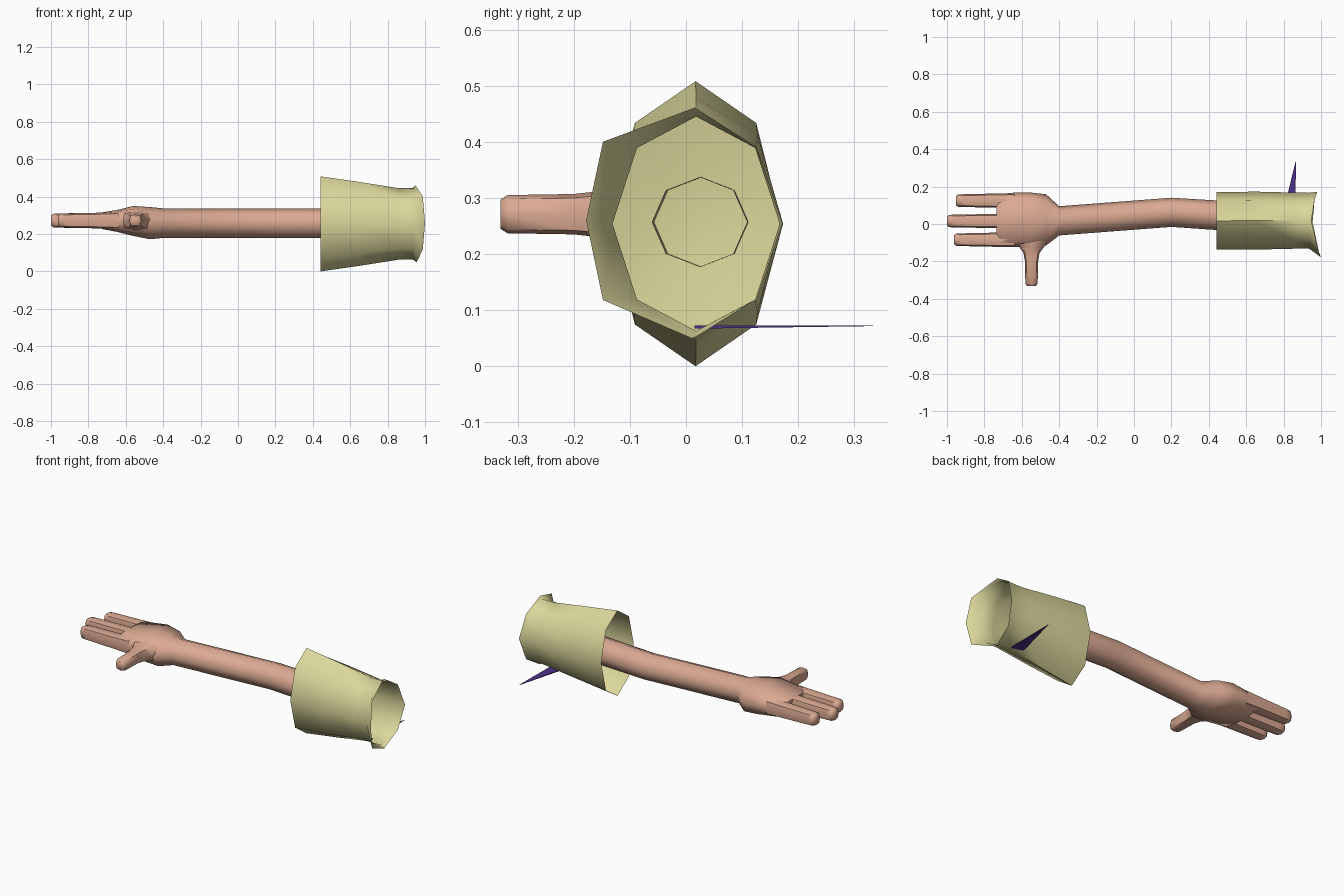
import bpy, bmesh, math

def material(name, rgb):
    m = bpy.data.materials.new(name)
    m.diffuse_color = (*rgb, 1)
    return m

SKIN = material("skin", (0.71, 0.40, 0.29))
CLOTH = material("khaki cloth", (0.71, 0.68, 0.33))
PURPLE = material("dark purple", (0.07, 0.03, 0.24))

def ring8(hu, hv, d=0.707):
    """Eight-sided section; d sets how square its corners are."""
    return [(hu, 0), (hu * d, hv * d), (0, hv), (-hu * d, hv * d),
            (-hu, 0), (-hu * d, -hv * d), (0, -hv), (hu * d, -hv * d)]

def loft(name, rings, mat, cap_start=False, cap_end=False, angle=58):
    """Skin a list of equal-length point rings."""
    bm = bmesh.new()
    vs = [[bm.verts.new(p) for p in r] for r in rings]
    n = len(vs[0])
    for a, b in zip(vs, vs[1:]):
        for i in range(n):
            j = (i + 1) % n
            bm.faces.new((a[i], a[j], b[j], b[i]))
    if cap_start:
        bm.faces.new(vs[0])
    if cap_end:
        bm.faces.new(vs[-1])
    bmesh.ops.recalc_face_normals(bm, faces=bm.faces)
    me = bpy.data.meshes.new(name)
    bm.to_mesh(me)
    bm.free()
    me.materials.append(mat)
    ob = bpy.data.objects.new(name, me)
    bpy.context.collection.objects.link(ob)
    bpy.context.view_layer.objects.active = ob
    ob.select_set(True)
    bpy.ops.object.shade_smooth_by_angle(angle=math.radians(angle))
    ob.select_set(False)
    return ob

def along_x(x, cy, cz, hy, hz, d=0.707):
    return [(x, cy + u, cz + v) for u, v in ring8(hy, hz, d)]

def along_y(y, cx, cz, hx, hz, d=0.707):
    return [(cx + u, y, cz + v) for u, v in ring8(hx, hz, d)]

# Arm running into the palm
arm = [(0.74, 0.024, 0.257, 0.085, 0.08), (0.44, 0.047, 0.258, 0.079, 0.079),
       (0.2, 0.0625, 0.258, 0.078, 0.079), (-0.4, 0.017, 0.258, 0.078, 0.079),
       (-0.47, 0.022, 0.258, 0.137, 0.086, 0.75), (-0.56, 0.022, 0.27, 0.147, 0.08, 0.79),
       (-0.65, 0.022, 0.27, 0.145, 0.058, 0.83), (-0.72, 0.021, 0.271, 0.139, 0.046, 0.86),
       (-0.735, 0.021, 0.271, 0.13, 0.038, 0.86)]
loft("arm_and_palm", [along_x(*s) for s in arm], SKIN, cap_end=True)

# Three fingers
for name, cy, tip in (("finger_outer", 0.125, -0.953), ("finger_middle", 0.016, -1.0),
                      ("finger_inner", -0.084, -0.963)):
    secs = [(-0.64, 0.04, 0.046), (-0.74, 0.038, 0.042), (tip + 0.04, 0.034, 0.038),
            (tip + 0.012, 0.033, 0.036), (tip, 0.023, 0.027)]
    loft(name, [along_x(x, cy, 0.272, a, b, 0.8) for x, a, b in secs], SKIN, cap_end=True)

# Thumb, flaring out of the palm side
thumb = [(-0.04, -0.545, 0.11, 0.06), (-0.12, -0.547, 0.068, 0.047),
         (-0.155, -0.548, 0.043, 0.041), (-0.2, -0.548, 0.035, 0.036),
         (-0.318, -0.548, 0.033, 0.034), (-0.331, -0.548, 0.024, 0.026)]
loft("thumb", [along_y(y, x, 0.271, a, b, 0.8) for y, x, a, b in thumb], SKIN, cap_end=True)

# Flared sleeve with a ragged shoulder edge
sleeve = [along_x(0.44, 0.017, 0.254, 0.153, 0.254), along_x(0.65, 0.018, 0.254, 0.155, 0.224),
          along_x(0.86, 0.018, 0.254, 0.15, 0.191), along_x(0.935, 0.018, 0.254, 0.149, 0.191)]
sleeve.append([(0.98, 0.172, 0.255), (0.965, 0.126, 0.39), (0.948, 0.016, 0.461),
               (0.988, -0.148, 0.40), (1.0, -0.178, 0.26), (0.988, -0.148, 0.118),
               (0.955, 0.012, 0.049), (0.965, 0.126, 0.12)])
loft("sleeve", sleeve, CLOTH)

# Cloth panel closing the sleeve around the arm
loft("sleeve_lining", [along_x(0.72, 0.018, 0.254, 0.15, 0.212),
                       along_x(0.70, 0.02, 0.256, 0.08, 0.08)], CLOTH, cap_end=True)

# Thin loose spike under the sleeve
base = [(0.785, 0.015, 0.073), (0.862, 0.015, 0.073), (0.862, 0.015, 0.067), (0.785, 0.015, 0.067)]
tip = [(0.864, 0.333, 0.0725), (0.866, 0.333, 0.0725), (0.866, 0.333, 0.0715), (0.864, 0.333, 0.0715)]
loft("spike", [base, tip], PURPLE, cap_start=True, cap_end=True, angle=20)
